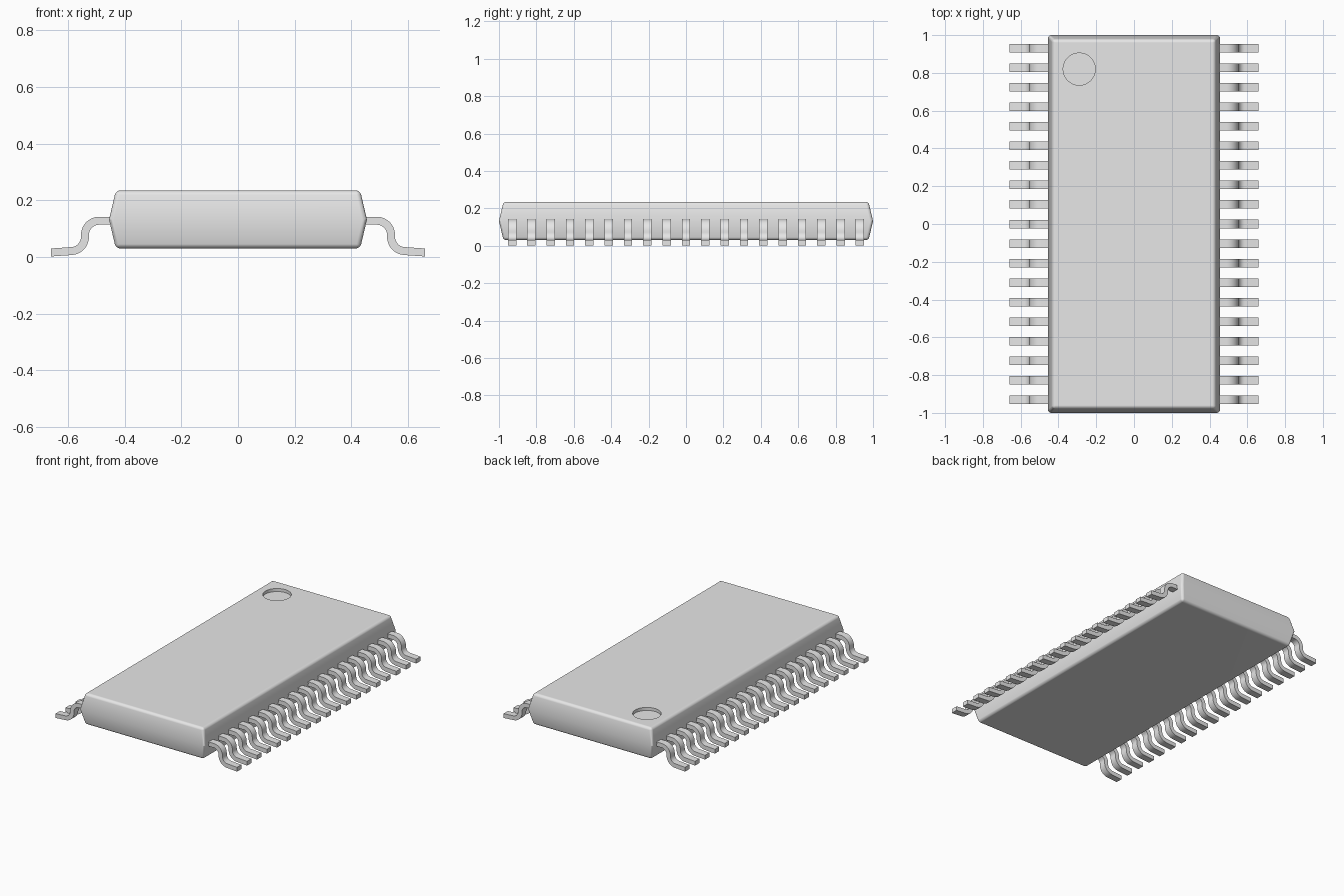
import bpy, bmesh, math
from mathutils import Vector

cube = bpy.data.objects.get("Cube")
if cube:
    bpy.data.objects.remove(cube, do_unlink=True)

grey = bpy.data.materials.new("plain_grey")
grey.use_nodes = True
grey.diffuse_color = (0.8, 0.8, 0.8, 1)
grey.node_tree.nodes["Principled BSDF"].inputs["Base Color"].default_value = (0.8, 0.8, 0.8, 1)


def make_object(name, bm):
    bmesh.ops.recalc_face_normals(bm, faces=bm.faces)
    mesh = bpy.data.meshes.new(name)
    bm.to_mesh(mesh)
    bm.free()
    mesh.materials.append(grey)
    ob = bpy.data.objects.new(name, mesh)
    bpy.context.collection.objects.link(ob)
    return ob


def activate(ob):
    bpy.ops.object.select_all(action='DESELECT')
    ob.select_set(True)
    bpy.context.view_layer.objects.active = ob


# Package body: rectangular rings, widest at mid height, with rounded edges
LOW, MID, TOP = 0.03, 0.132, 0.235
bm = bmesh.new()
rings = []
for z, inset in ((LOW, 0.024), (MID, 0), (TOP, 0.024)):
    x, y = 0.455 - inset, 1.0 - inset
    rings.append([bm.verts.new((sx * x, sy * y, z))
                  for sx, sy in ((-1, -1), (1, -1), (1, 1), (-1, 1))])
for a, b in zip(rings, rings[1:]):
    for i in range(4):
        j = (i + 1) % 4
        bm.faces.new((a[i], a[j], b[j], b[i]))
bm.faces.new(rings[0][::-1])
bm.faces.new(rings[-1])
edges = [e for e in bm.edges if not all(abs(v.co.z - MID) < 0.001 for v in e.verts)]
bmesh.ops.bevel(bm, geom=edges, offset=0.016, segments=4, profile=0.5, affect='EDGES')
body = make_object("package_body", bm)

# Round index recess sunk into the top
DEPTH = 0.02
bpy.ops.mesh.primitive_cylinder_add(vertices=64, radius=0.085, depth=2 * DEPTH,
                                    location=(-0.29, 0.82, TOP))
cutter = bpy.context.object
cutter.name = "recess_cutter"
cutter.hide_render = True
cutter.data.materials.append(grey)
activate(body)
cut = body.modifiers.new("recess", 'BOOLEAN')
cut.operation = 'DIFFERENCE'
cut.solver = 'EXACT'
cut.object = cutter
bpy.ops.object.modifier_apply(modifier=cut.name)
bpy.data.objects.remove(cutter, do_unlink=True)
activate(body)
bpy.ops.object.shade_smooth_by_angle(angle=math.radians(32))
body.modifiers.new("even_shading", 'WEIGHTED_NORMAL').keep_sharp = True

# Gull-wing lead: centre line made of two arcs, thickened and extruded
R, STEPS, THICK, WIDTH = 0.05, 10, 0.028, 0.045
path = [Vector((0.43, 0.128))]
for i in range(STEPS + 1):
    t = math.radians(90 * (1 - i / STEPS))
    path.append(Vector((0.49 + R * math.cos(t), 0.078 + R * math.sin(t))))
for i in range(STEPS + 1):
    t = math.radians(180 + 86 * i / STEPS)
    path.append(Vector((0.59 + R * math.cos(t), 0.071 + R * math.sin(t))))
path.append(Vector((0.66, 0.016)))

bm = bmesh.new()
sections = []
for i, p in enumerate(path):
    along = (path[min(i + 1, len(path) - 1)] - path[max(i - 1, 0)]).normalized()
    side = Vector((-along.y, along.x)) * THICK / 2
    if i == len(path) - 1:
        side = Vector((0, THICK / 2))
    sections.append([bm.verts.new((q.x, y, q.y))
                     for q, y in ((p + side, -WIDTH / 2), (p + side, WIDTH / 2),
                                  (p - side, WIDTH / 2), (p - side, -WIDTH / 2))])
for a, b in zip(sections, sections[1:]):
    for i in range(4):
        j = (i + 1) % 4
        bm.faces.new((a[i], a[j], b[j], b[i]))
bm.faces.new(sections[0])
bm.faces.new(sections[-1][::-1])
lead = make_object("left_lead_1", bm)
activate(lead)
bpy.ops.object.shade_smooth_by_angle(angle=math.radians(40))

# Row of leads along both long sides
COUNT, END = 19, 0.93
for side, turn in (("left", 0), ("right", math.pi)):
    for i in range(COUNT):
        ob = lead
        if side == "right" or i > 0:
            ob = bpy.data.objects.new(f"{side}_lead_{i + 1}", lead.data)
            bpy.context.collection.objects.link(ob)
        ob.location.y = -END + 2 * END * i / (COUNT - 1)
        ob.rotation_euler.z = turn
